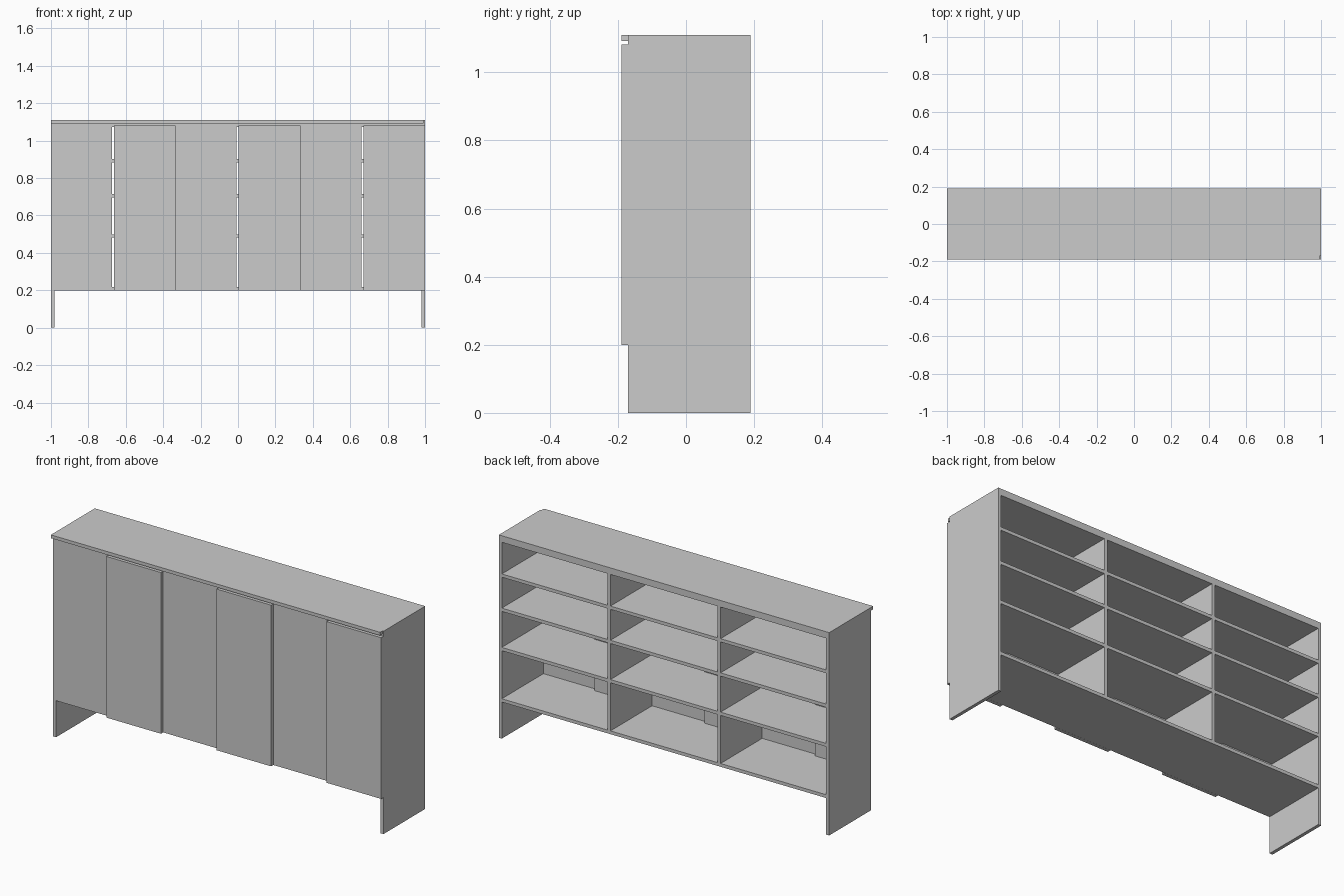
import bpy

cube = bpy.data.objects.get("Cube")
if cube:
    bpy.data.objects.remove(cube, do_unlink=True)

grey = bpy.data.materials.new("light_grey")
grey.use_nodes = True
colour = (0.6, 0.6, 0.6, 1)
grey.diffuse_color = colour
grey.node_tree.nodes["Principled BSDF"].inputs["Base Color"].default_value = colour

FRONT, BACK, HEIGHT = -0.17, 0.19, 1.11
T = 0.018                 # board thickness
FLOOR = 0.2               # underside of the cabinet


def board(name, x, y, z):
    """Flat board given as (min, max) along each axis."""
    bpy.ops.mesh.primitive_cube_add(size=1, location=[sum(p) / 2 for p in (x, y, z)])
    obj = bpy.context.object
    obj.name = name
    obj.scale = [p[1] - p[0] for p in (x, y, z)]
    bpy.ops.object.transform_apply(location=False, rotation=False, scale=True)
    obj.data.materials.append(grey)


depth = (FRONT, BACK)
inner = 1 - T
under_top = HEIGHT - 2 * T

# End panels, which also form the legs
board("right_side", (-1, -inner), depth, (0, HEIGHT - T))
board("left_side", (inner, 1), depth, (0, HEIGHT))

# Top with front overhang, doubled underneath
board("top", (-1, inner + 0.011), (-0.19, BACK), (HEIGHT - T, HEIGHT))
board("under_top", (-inner, inner), depth, (under_top, HEIGHT - T))
board("bottom", (-inner, inner), depth, (FLOOR, FLOOR + T))

# Upright dividers
third = 1 / 3
for name, x in (("right_divider", -third), ("left_divider", third)):
    board(name, (x - T / 2, x + T / 2), depth, (FLOOR + T, under_top))

for i in range(3):
    start = -1 + 2 * third * i
    end = start + 2 * third
    # Shelves of one bay
    left_edge = start + (T if i == 0 else T / 2)
    right_edge = end - (T if i == 2 else T / 2)
    for j, z in enumerate((0.49, 0.705, 0.892)):
        board(f"shelf_{i}_{j}", (left_edge, right_edge), depth, (z - T / 2, z + T / 2))
    # Recessed panel and sliding door in front
    middle = start + third
    board(f"recessed_panel_{i}", (max(start, -inner), middle - 0.007),
          (FRONT - 0.0005, FRONT + T), (FLOOR, HEIGHT - T))
    board(f"sliding_door_{i}", (middle + 0.003, end), (-0.19, FRONT - 0.0006), (FLOOR, 1.082))
